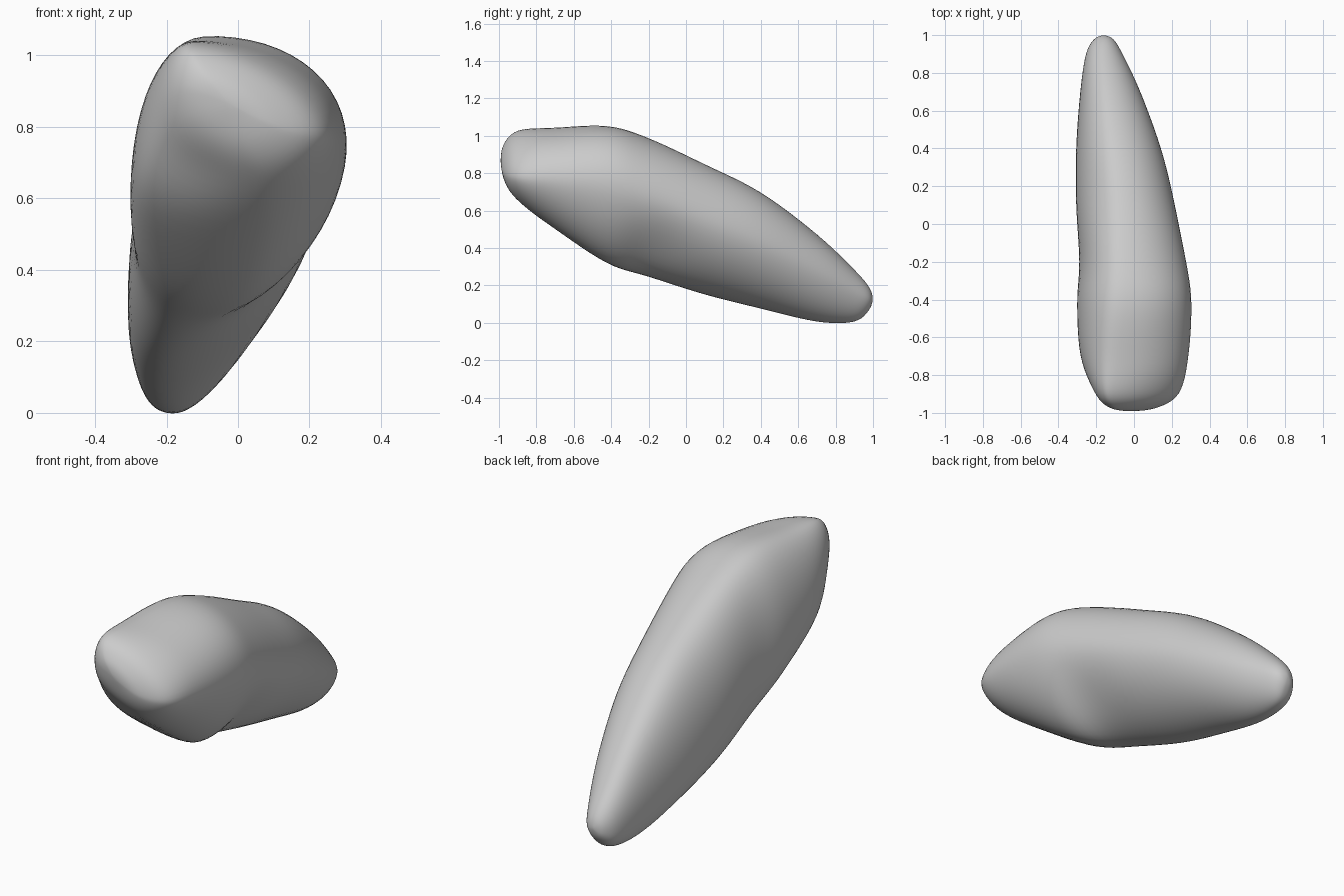
import bpy, bmesh
from math import sin, cos, pi, exp, tanh
from mathutils import Vector

default_cube = bpy.data.objects.get("Cube")
if default_cube:
    bpy.data.objects.remove(default_cube, do_unlink=True)

# Stone stations from front to back:
# y, then (x, z) of the right, top, left and bottom extremes of each section
STATIONS = [
    (-1, -.02, .86, -.02, .86, -.02, .86, -.02, .86),
    (-.98, .11, .8, -.09, .95, -.13, .89, .01, .74),
    (-.9, .24, .78, -.13, 1.03, -.21, .85, .05, .64),
    (-.7, .29, .77, -.11, 1.045, -.285, .7, .05, .5),
    (-.42, .307, .74, -.08, 1.055, -.303, .6, 0, .315),
    (-.2, .28, .67, -.07, .99, -.29, .5, -.11, .245),
    (.1, .22, .55, -.07, .85, -.307, .38, -.17, .15),
    (.4, .145, .43, -.1, .7, -.307, .26, -.18, .075),
    (.7, .035, .28, -.14, .475, -.285, .17, -.18, .005),
    (.9, -.06, .17, -.16, .285, -.255, .12, -.17, .005),
    (.98, -.11, .13, -.16, .19, -.21, .12, -.16, .07),
    (1, -.16, .13, -.16, .13, -.16, .13, -.16, .13),
]
STEPS, SIDES = 6, 56


def blend(rows, i, t):
    """Catmull-Rom blend between station i and the next one."""
    last = len(rows) - 1
    near = [rows[min(max(i + k, 0), last)] for k in (-1, 0, 1, 2)]
    return [b + t / 2 * (c - a + t * (2 * a - 5 * b + 4 * c - d
            + t * (3 * (b - c) + d - a))) for a, b, c, d in zip(*near)]


def flatness(y, right, upper):
    """Curve power of a quarter: below one is boxy, above one is flat."""
    if upper and right:
        shoulder = .08 * exp(-((y + .4) / .22) ** 2)
        return 1 - shoulder + .12 * (1 - tanh(12 * (y + .85)))
    if upper:
        return 1
    return 1.2 if right else .8


def section(row):
    """Closed ring made of four curved quarters through the extremes."""
    y, rx, rz, tx, tz, lx, lz, bx, bz = row
    ring = []
    for k in range(SIDES):
        angle = 2 * pi * (k + .5) / SIDES
        c, s = cos(angle), sin(angle)
        side_x, side_z = (rx, rz) if c > 0 else (lx, lz)
        cap_x, cap_z = (tx, tz) if s > 0 else (bx, bz)
        power = flatness(y, c > 0, s > 0)
        ring.append(Vector((cap_x + (side_x - cap_x) * abs(c) ** power, y,
                            side_z + (cap_z - side_z) * abs(s) ** power)))
    return ring


def dent(point, centre, push, radius):
    """Soft local hollow."""
    return point + Vector(push) * exp(-((point - Vector(centre)).length / radius) ** 2)


# Loft the stone skin, with hollows under the brow and on the left flank
rows = [blend(STATIONS, i, k / STEPS)
        for i in range(len(STATIONS) - 1) for k in range(STEPS)]
rows.append(STATIONS[-1])
bm = bmesh.new()
rings = []
for row in rows:
    ring = []
    for p in section(row):
        p = dent(p, (-.1, -.9, .72), (0, .04, .015), .15)
        p = dent(p, (.15, -.15, .42), (-.02, 0, .01), .18)
        ring.append(bm.verts.new(p))
    rings.append(ring)
for a, b in zip(rings, rings[1:]):
    for k in range(SIDES):
        n = (k + 1) % SIDES
        bm.faces.new((a[k], a[n], b[n], b[k]))
bmesh.ops.remove_doubles(bm, verts=bm.verts, dist=.0005)

# Soften the seams between the quarters
for _ in range(4):
    bmesh.ops.smooth_vert(bm, verts=bm.verts, factor=.5,
                          use_axis_x=True, use_axis_y=True, use_axis_z=True)
bmesh.ops.recalc_face_normals(bm, faces=bm.faces)
for face in bm.faces:
    face.smooth = True

mesh = bpy.data.meshes.new("stone")
bm.to_mesh(mesh)
bm.free()
stone = bpy.data.objects.new("stone", mesh)
bpy.context.collection.objects.link(stone)

# Plain grey stone colour
grey = bpy.data.materials.new("stone_grey")
grey.use_nodes = True
colour = (.6, .6, .6, 1)
grey.diffuse_color = colour
grey.node_tree.nodes["Principled BSDF"].inputs["Base Color"].default_value = colour
mesh.materials.append(grey)
